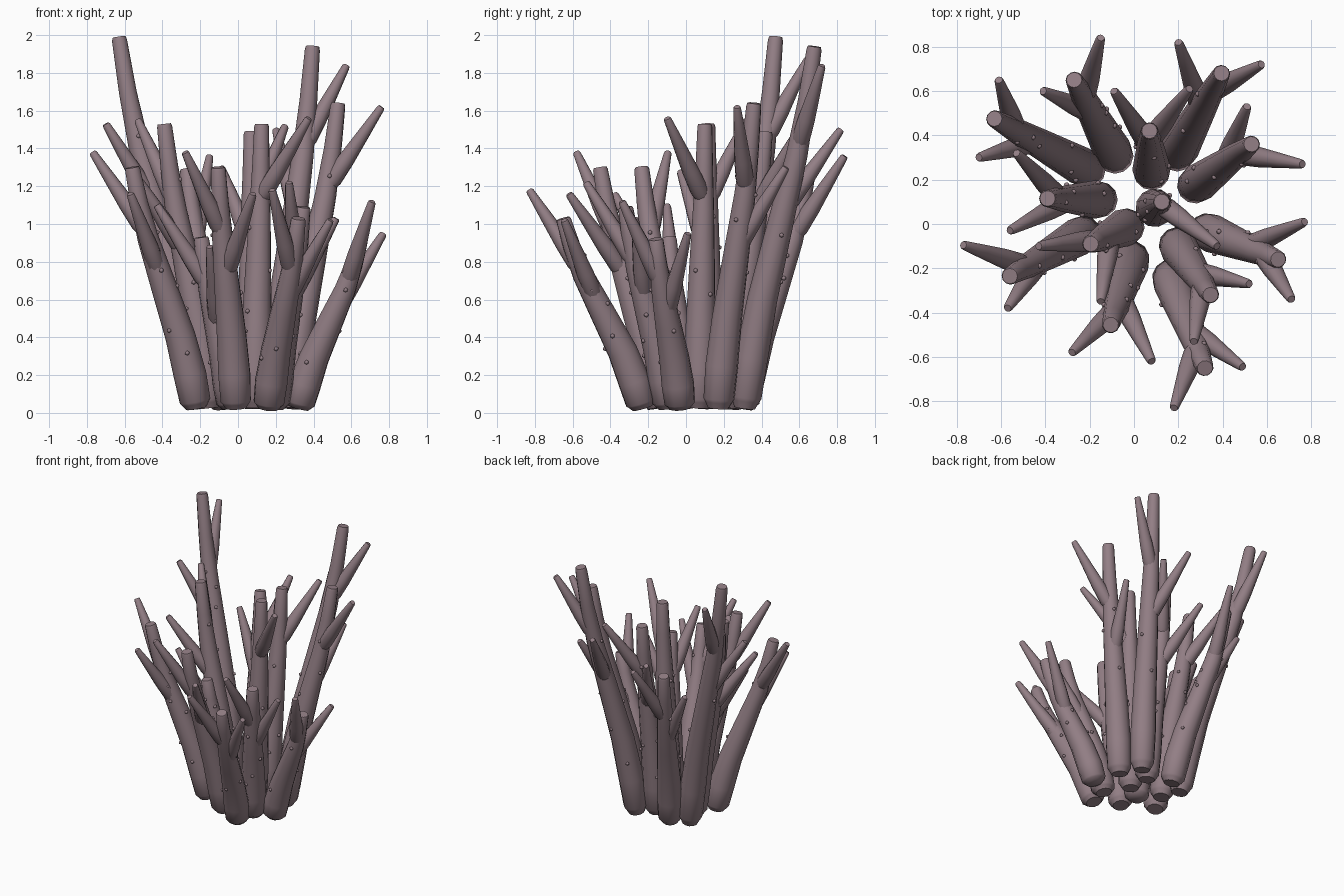
import bpy, bmesh, math, random
from mathutils import Vector

if "Cube" in bpy.data.objects:
    bpy.data.objects.remove(bpy.data.objects["Cube"])

random.seed(4)
mat = bpy.data.materials.new("mauve_coral")
mat.diffuse_color = (0.29, 0.21, 0.235, 1)
mat.use_nodes = True
mat.node_tree.nodes["Principled BSDF"].inputs["Base Color"].default_value = mat.diffuse_color

# stalk: base (x, y), tip (x, y, z), branch tips
STALKS = [
    ((-.20, .24), (-.63, .475, 1.99), [(-.61, .65, 1.88), (-.70, .30, 1.53)]),
    ((.19, .31), (.395, .68, 1.94), [(.20, .82, 1.50), (.575, .72, 1.84)]),
    ((.27, .17), (.53, .36, 1.64), [(.76, .27, 1.62), (.51, .53, 1.30)]),
    ((-.15, .11), (-.39, .115, 1.53), [(-.56, -.03, 1.28), (-.53, .32, 1.55)]),
    ((.09, .07), (.125, .10, 1.53), [(.375, -.10, 1.56)]),
    ((.08, .23), (.07, .42, 1.49), [(.25, .61, 1.52), (-.09, .60, 1.30)]),
    ((-.22, -.04), (-.56, -.235, 1.30), [(-.77, -.095, 1.38), (-.57, -.38, 1.16)]),
    ((-.01, -.15), (-.105, -.455, 1.30), [(-.28, -.58, 1.38), (.08, -.62, 1.16)]),
    ((-.08, .30), (-.27, .65, 1.29), [(-.15, .84, 1.36), (-.41, .60, 1.15)]),
    ((.32, -.03), (.65, -.16, .92), [(.71, -.34, 1.12), (.77, .01, .95)]),
    ((.19, -.09), (.345, -.32, 1.09), [(.52, -.27, 1.03), (.27, -.53, 1.22)]),
    ((.16, -.23), (.32, -.65, 1.03), [(.18, -.83, 1.18), (.49, -.645, 1.02)]),
    ((-.03, -.01), (-.195, -.09, .93), [(-.43, -.10, 1.10), (-.15, -.35, .88)]),
]
STALK_PROFILE = [(0, .055), (.02, .072), (.03, .082), (.14, .087), (.3, .080), (.5, .069),
                 (.7, .057), (.85, .047), (.99, .040), (1, .035)]
BRANCH_PROFILE = [(0, .035), (.12, .048), (.35, .045), (.7, .032), (.98, .021), (1, .017)]


def tube(bm, path, profile, sides):
    """Sweep circles of the profile radii along the path function."""
    rings = []
    for t, r in profile:
        c = path(t)
        d = path(t + .01) - path(t - .01)
        q = d.to_track_quat('Z', 'Y')
        rings.append([bm.verts.new(c + q @ Vector((r * math.cos(a), r * math.sin(a), 0)))
                      for a in (2 * math.pi * k / sides for k in range(sides))])
    for a, b in zip(rings, rings[1:]):
        for k in range(sides):
            n = (k + 1) % sides
            bm.faces.new((a[k], a[n], b[n], b[k]))
    bm.faces.new(rings[0][::-1])
    bm.faces.new(rings[-1])


def finish(bm, name):
    me = bpy.data.meshes.new(name)
    bm.to_mesh(me)
    bm.free()
    ob = bpy.data.objects.new(name, me)
    bpy.context.collection.objects.link(ob)
    me.materials.append(mat)
    bpy.ops.object.select_all(action='DESELECT')
    ob.select_set(True)
    bpy.context.view_layer.objects.active = ob
    bpy.ops.object.shade_smooth_by_angle(angle=math.radians(50))


for i, (base, tip, branches) in enumerate(STALKS, 1):
    a, b = Vector((*base, .025)), Vector(tip)
    lean = Vector((b.x - a.x, b.y - a.y, 0))

    # gentle S-curve: upright at the foot and the tip
    def axis(t):
        return a.lerp(b, t) - lean * .05 * math.sin(2 * math.pi * t)

    # main stalk
    bm = bmesh.new()
    tube(bm, axis, STALK_PROFILE, 12)
    finish(bm, f"stalk_{i:02d}")

    # tapered side branches
    bm = bmesh.new()
    for p in branches:
        end = Vector(p)
        start = axis(min(.9, max(.3, (end.z - .44) / b.z)))
        tube(bm, lambda t: start.lerp(end, t), BRANCH_PROFILE, 10)
    finish(bm, f"branches_{i:02d}")

    # small nodules scattered on the stalk surface
    bm = bmesh.new()
    for k in range(7):
        t = .2 + .6 * (k + random.random()) / 7
        r = next(r0 + (r1 - r0) * (t - t0) / (t1 - t0)
                 for (t0, r0), (t1, r1) in zip(STALK_PROFILE, STALK_PROFILE[1:]) if t <= t1)
        ang = random.uniform(0, 2 * math.pi)
        q = (b - a).to_track_quat('Z', 'Y')
        pos = axis(t) + q @ Vector((r * math.cos(ang), r * math.sin(ang), 0))
        verts = bmesh.ops.create_icosphere(bm, subdivisions=1, radius=.013)["verts"]
        bmesh.ops.translate(bm, verts=verts, vec=pos)
    finish(bm, f"nodules_{i:02d}")
